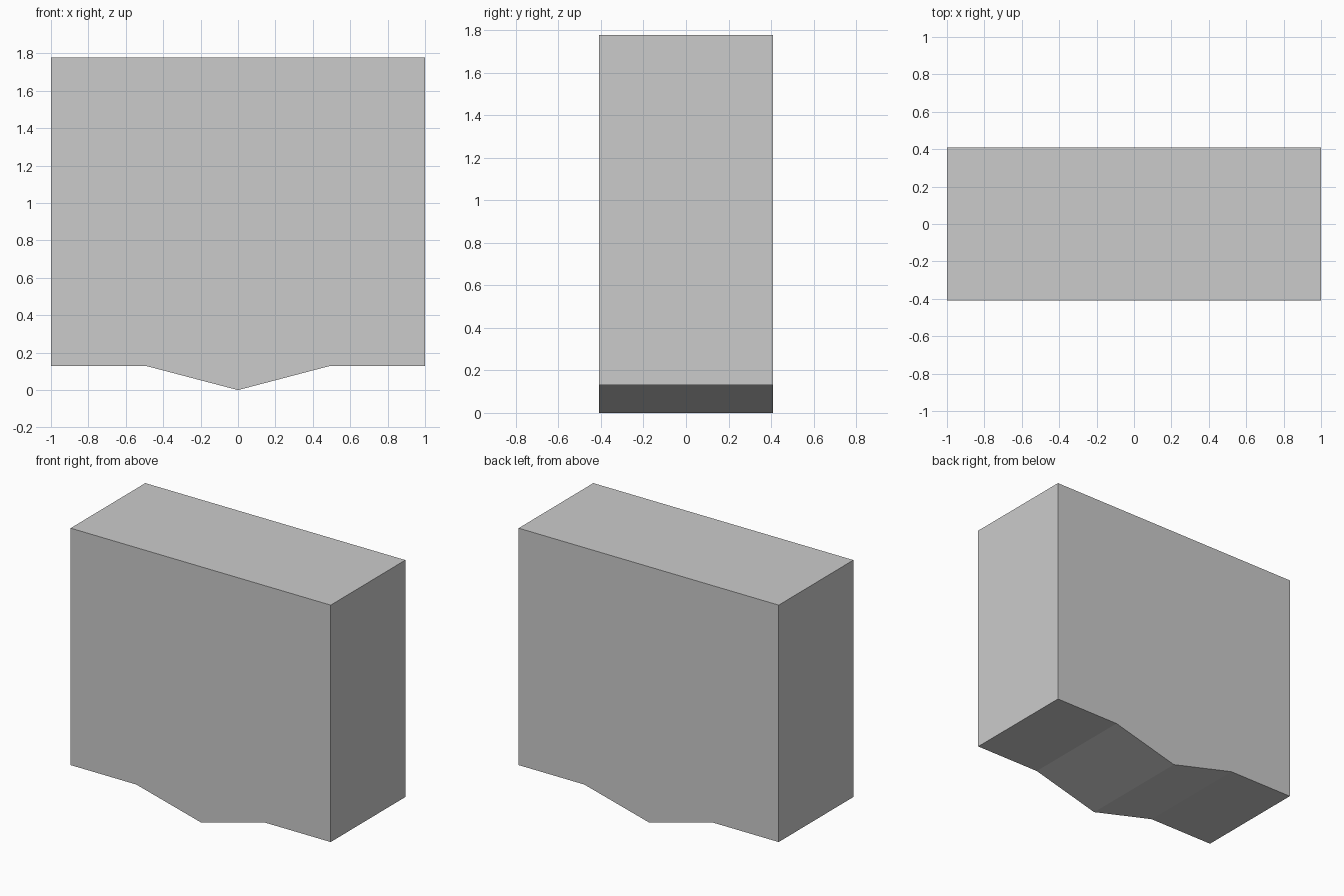
import bpy, bmesh

if "Cube" in bpy.data.objects:
    bpy.data.objects.remove(bpy.data.objects["Cube"])

HALF_DEPTH = 0.41
# Right half of the front outline, from bottom point to top corner
half = [(0.0, 0.0), (0.495, 0.13), (1.0, 0.13), (1.0, 1.777)]
# Mirror to the left, skipping the shared bottom point
outline = half + [(-x, z) for x, z in reversed(half[1:])]

# Block with a shallow wedge underneath: outline extruded front to back
bm = bmesh.new()
face = bm.faces.new([bm.verts.new((x, -HALF_DEPTH, z)) for x, z in outline])
ext = bmesh.ops.extrude_face_region(bm, geom=[face], use_keep_orig=True)
moved = [v for v in ext["geom"] if isinstance(v, bmesh.types.BMVert)]
bmesh.ops.translate(bm, verts=moved, vec=(0, 2 * HALF_DEPTH, 0))
bmesh.ops.recalc_face_normals(bm, faces=bm.faces)

mesh = bpy.data.meshes.new("wedge_bottom_block")
bm.to_mesh(mesh)
bm.free()
block = bpy.data.objects.new("wedge_bottom_block", mesh)
bpy.context.collection.objects.link(block)
